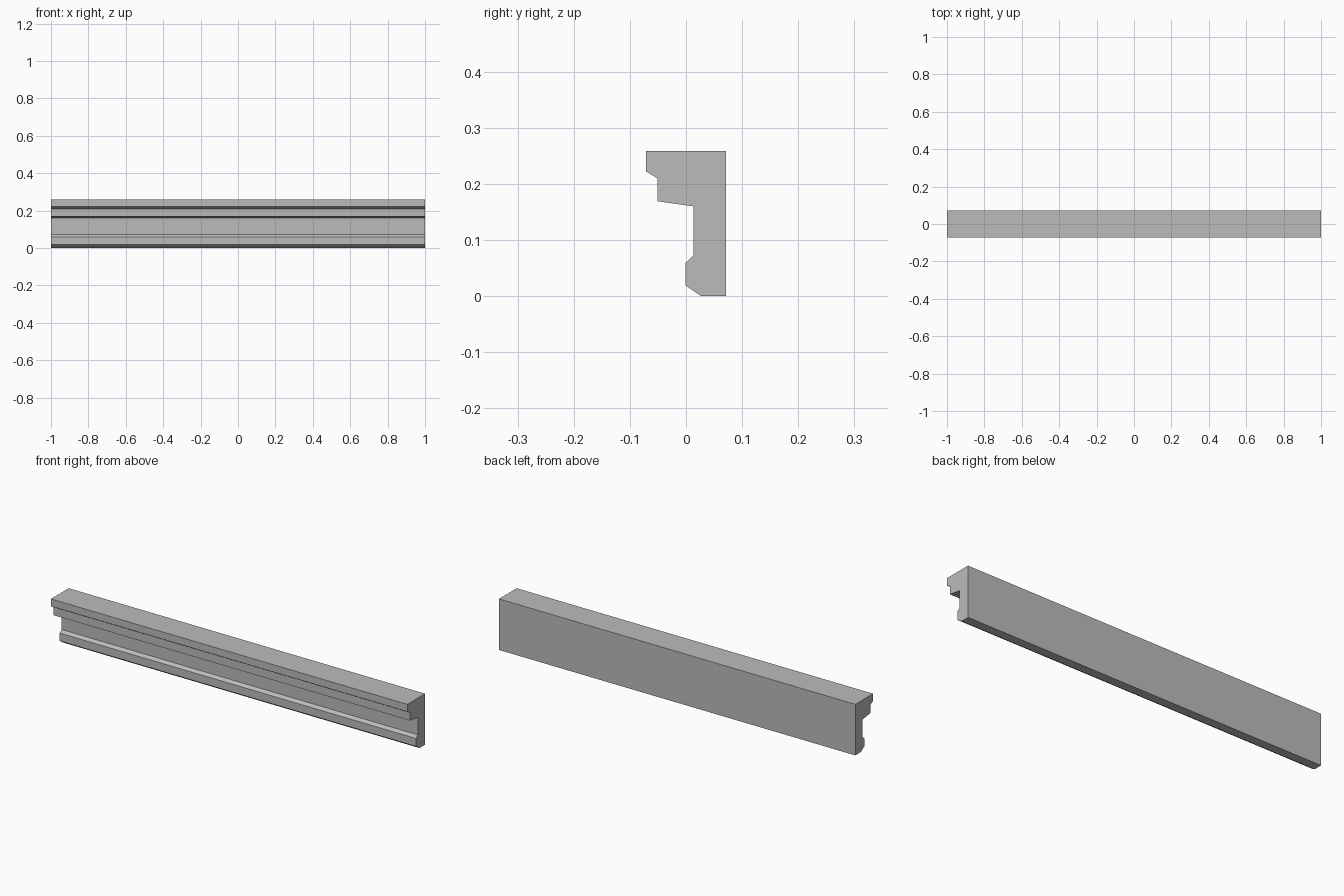
import bpy
import bmesh

cube = bpy.data.objects.get("Cube")
if cube:
    bpy.data.objects.remove(cube, do_unlink=True)

# Plain stone colour
stone = bpy.data.materials.new("grey_stone")
stone.use_nodes = True
colour = (0.5, 0.5, 0.5, 1)
stone.diffuse_color = colour
stone.node_tree.nodes["Principled BSDF"].inputs["Base Color"].default_value = colour

# Cornice cross-section (y, z), from the top back edge round the moulded front
profile = [
    (0.071, 0.259), (-0.071, 0.259), (-0.071, 0.222),   # top fascia
    (-0.051, 0.21), (-0.051, 0.169), (0.013, 0.16),     # stepped overhang
    (0.013, 0.072), (-0.001, 0.059), (-0.001, 0.019),   # recessed frieze, lower band
    (0.027, 0.0), (0.071, 0.0),                         # chamfered foot
]

# Sweep the section along the full length
bm = bmesh.new()
section = bm.faces.new([bm.verts.new((-1, y, z)) for y, z in profile])
swept = bmesh.ops.extrude_face_region(bm, geom=[section], use_keep_orig=True)
end_verts = [g for g in swept["geom"] if isinstance(g, bmesh.types.BMVert)]
bmesh.ops.translate(bm, verts=end_verts, vec=(2, 0, 0))
bmesh.ops.recalc_face_normals(bm, faces=bm.faces)

mesh = bpy.data.meshes.new("cornice_moulding")
bm.to_mesh(mesh)
bm.free()
mesh.materials.append(stone)
cornice = bpy.data.objects.new("cornice_moulding", mesh)
bpy.context.collection.objects.link(cornice)
